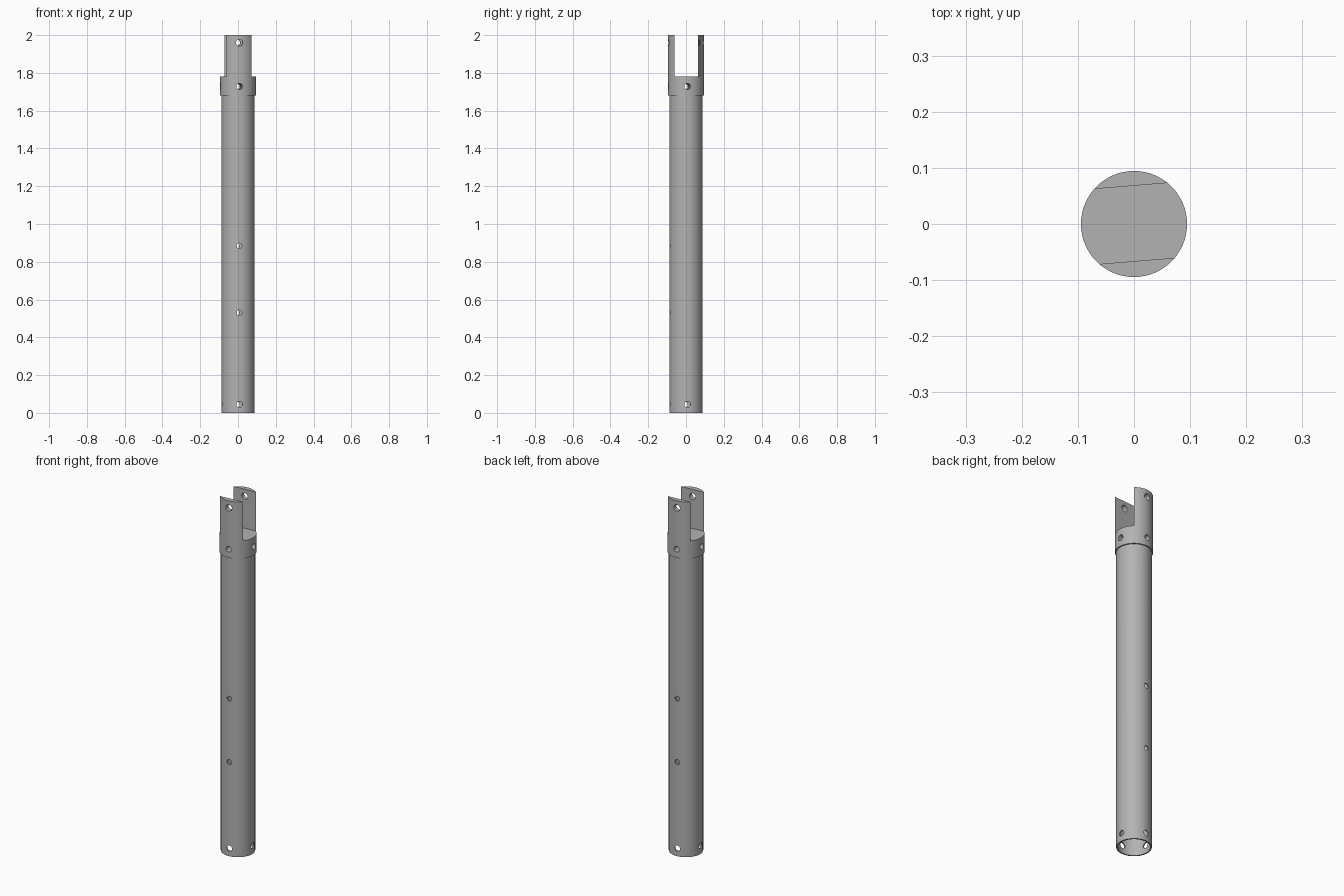
import bpy
import math

if "Cube" in bpy.data.objects:
    bpy.data.objects.remove(bpy.data.objects["Cube"], do_unlink=True)

TWIST = math.radians(4.7)
TUBE_R, BORE_R, CAP_R = 0.088, 0.081, 0.0945
CAP_Z, SLOT_Z, TOP_Z = 1.68, 1.78, 2.0

grey = bpy.data.materials.new("satin_grey")
grey.use_nodes = True
colour = (0.45, 0.45, 0.45, 1)
grey.diffuse_color = colour
grey.node_tree.nodes["Principled BSDF"].inputs["Base Color"].default_value = colour


def cylinder(name, radius, z0, z1, sides=64):
    bpy.ops.mesh.primitive_cylinder_add(
        vertices=sides, radius=radius, depth=z1 - z0, location=(0, 0, (z0 + z1) / 2))
    obj = bpy.context.object
    obj.name = name
    obj.data.materials.append(grey)
    return obj


def cut(obj, cutter):
    """Subtract the cutter from the object, then discard the cutter."""
    cutter.hide_render = True
    mod = obj.modifiers.new("cut", "BOOLEAN")
    mod.operation = "DIFFERENCE"
    mod.solver = "EXACT"
    mod.object = cutter
    bpy.context.view_layer.objects.active = obj
    bpy.ops.object.modifier_apply(modifier=mod.name)
    bpy.data.objects.remove(cutter, do_unlink=True)


def drill(obj, z, radius, axis):
    """Cross hole right through the part along its twisted x or y axis."""
    turn = TWIST + (math.pi / 2 if axis == "x" else 0)
    bpy.ops.mesh.primitive_cylinder_add(
        vertices=24, radius=radius, depth=0.5, location=(0, 0, z),
        rotation=(math.pi / 2, 0, turn))
    cut(obj, bpy.context.object)


# Hollow main tube with its cross holes
tube = cylinder("main_tube", TUBE_R, 0, CAP_Z)
cut(tube, cylinder("bore_cutter", BORE_R, -0.1, CAP_Z + 0.1))
for z, radius, axis in ((0.045, 0.016, "x"), (0.045, 0.016, "y"),
                        (0.53, 0.014, "y"), (0.885, 0.014, "y")):
    drill(tube, z, radius, axis)

# Forked end cap: solid collar with two upright cheeks
cap = cylinder("fork_cap", CAP_R, CAP_Z, TOP_Z)
bpy.ops.mesh.primitive_cube_add(size=1, location=(0, 0.001, SLOT_Z + 0.25),
                                rotation=(0, 0, TWIST))
slot = bpy.context.object
slot.scale = (0.5, 0.134, 0.5)
bpy.context.view_layer.update()
cut(cap, slot)
for z, radius, axis in ((1.728, 0.016, "x"), (1.728, 0.016, "y"), (1.96, 0.018, "y")):
    drill(cap, z, radius, axis)

# Smooth walls with crisp rims
for obj in (tube, cap):
    bpy.ops.object.select_all(action="DESELECT")
    obj.select_set(True)
    bpy.context.view_layer.objects.active = obj
    bpy.ops.object.shade_smooth_by_angle(angle=math.radians(30))
